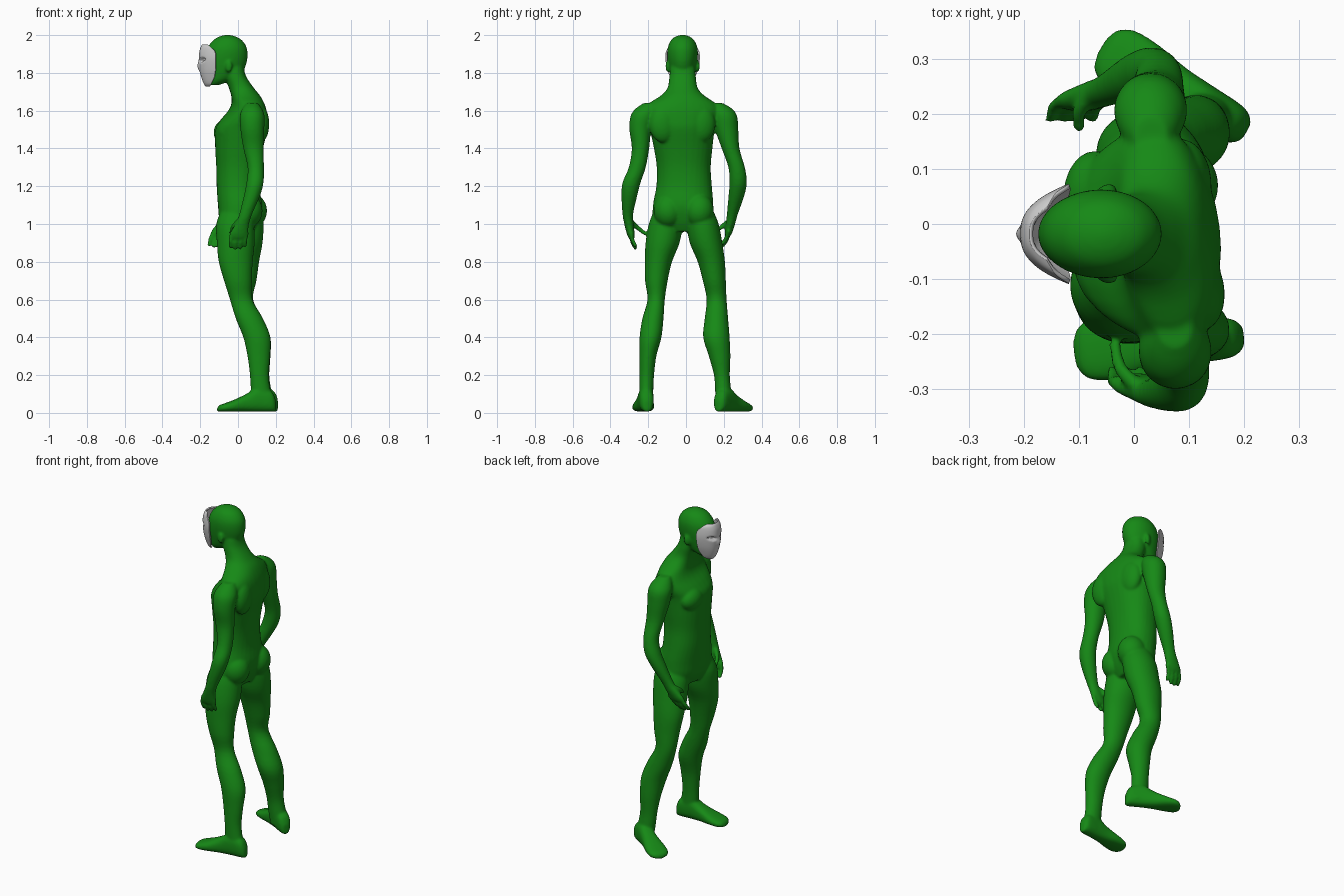
import bpy, bmesh, math
from mathutils import Vector, Matrix

bm = bmesh.new()          # every body volume goes in here and is fused by a voxel remesh
Z = Vector((0, 0, 1))


def smooth_rows(rows, n=4):
    """Catmull-Rom interpolation through rows of numbers."""
    out = []
    for i in range(len(rows) - 1):
        p = [rows[max(i - 1, 0)], rows[i], rows[i + 1], rows[min(i + 2, len(rows) - 1)]]
        for k in range(n):
            t = k / n
            out.append([0.5 * (2 * b + (c - a) * t + (2 * a - 5 * b + 4 * c - d) * t * t
                               + (3 * b - a - 3 * c + d) * t ** 3) for a, b, c, d in zip(*p)])
    return out + [rows[-1]]


def loft(rings, power=1.0, seg=32):
    """rings: (centre, u, v) with u and v as half-axis vectors."""
    loops = []
    for c, u, v in rings:
        loop = []
        for i in range(seg):
            a = math.tau * i / seg
            ca, sa = math.cos(a), math.sin(a)
            loop.append(bm.verts.new(c + u * math.copysign(abs(ca) ** power, ca)
                                     + v * math.copysign(abs(sa) ** power, sa)))
        loops.append(loop)
    faces = [bm.faces.new(loops[0][::-1]), bm.faces.new(loops[-1])]
    for a, b in zip(loops, loops[1:]):
        for i in range(seg):
            j = (i + 1) % seg
            faces.append(bm.faces.new((a[i], a[j], b[j], b[i])))
    bmesh.ops.recalc_face_normals(bm, faces=faces)


def column(rows, power=1.0):
    """rows: z, cx, cy, rx, ry, twist in degrees."""
    rings = []
    for z, x, y, rx, ry, tw in smooth_rows([r if len(r) == 6 else r + (0,) for r in rows]):
        m = Matrix.Rotation(math.radians(tw), 3, 'Z')
        rings.append((Vector((x, y, z)), m @ Vector((rx, 0, 0)), m @ Vector((0, ry, 0))))
    loft(rings, power)


def ball(c, r, twist=0):
    m = Matrix.Translation(c) @ Matrix.Rotation(math.radians(twist), 4, 'Z') @ Matrix.Diagonal((*r, 1))
    bmesh.ops.create_uvsphere(bm, u_segments=24, v_segments=16, radius=1, matrix=m)


def finger(pts, r):
    rows = smooth_rows([tuple(p) for p in pts])
    ps = [Vector(p) for p in rows]
    d = (ps[-1] - ps[0]).normalized()
    u = d.orthogonal().normalized()
    v = d.cross(u)
    loft([(p, u * r * (1 - 0.2 * i / len(ps)), v * r * (1 - 0.2 * i / len(ps))) for i, p in enumerate(ps)], seg=12)
    ball(ps[-1], (r * .82,) * 3)


def foot(heel, toe):
    h, t = Vector((*heel, 0)), Vector((*toe, 0))
    d = (t - h).normalized()
    length = (t - h).length
    side = Z.cross(d)
    prof = [(0, .018, .06), (.08, .036, .11), (.3, .041, .13), (.5, .045, .095),
            (.7, .056, .065), (.87, .058, .045), (.96, .045, .035), (1, .02, .02)]
    loft([(h + d * k * length + Z * (.006 + top / 2), side * w, Z * top / 2)
          for k, w, top in smooth_rows(prof)], .8)


# Torso and neck
column([(.96, .005, -.01, .07, .09, -8), (1.02, .005, -.015, .1, .155, -8), (1.1, .01, -.015, .115, .16, -6),
        (1.2, 0, -.01, .113, .147, -2), (1.3, 0, -.012, .115, .143, 2), (1.4, .006, -.015, .126, .155, 5),
        (1.5, .018, -.02, .137, .172, 7), (1.55, .032, -.02, .123, .19, 7), (1.6, .05, -.02, .098, .2, 7),
        (1.64, .052, -.02, .084, .175, 6), (1.68, .04, -.018, .076, .115, 3), (1.72, .018, -.018, .066, .08, 0),
        (1.78, -.012, -.018, .056, .07, 0), (1.83, -.02, -.018, .05, .065, 0)], .9)
for s in (-1, 1):
    ball((-.062 - .012 * s, -.018 + .072 * s, 1.485), (.055, .08, .065), 10 - 14 * s)   # chest
    ball((.062 + .012 * s, -.012 + .082 * s, 1.07), (.08, .078, .09))                    # buttock
    ball((.105 - .012 * s, -.02 + .1 * s, 1.53), (.048, .075, .1), 7)                    # shoulder blade
    ball((-.05, -.018 + .078 * s, 1.835), (.02, .012, .032), 20 * s)                     # ear

# Head
column([(1.735, -.128, -.018, .025, .026), (1.76, -.098, -.018, .06, .05), (1.8, -.072, -.018, .092, .066),
        (1.85, -.065, -.018, .11, .076), (1.9, -.06, -.018, .111, .081), (1.94, -.057, -.018, .101, .077),
        (1.975, -.055, -.018, .074, .06), (1.993, -.055, -.018, .042, .036), (2.001, -.055, -.018, .012, .01)])

# Legs and feet
column([(1.08, -.005, -.09, .08, .075), (1, -.015, -.107, .1, .09), (.9, -.012, -.124, .1, .09),
        (.8, -.012, -.146, .09, .072), (.7, 0, -.157, .074, .06), (.6, .017, -.158, .06, .046),
        (.5, .06, -.175, .072, .056), (.4, .1, -.188, .072, .058), (.3, .11, -.202, .06, .045),
        (.2, .113, -.208, .05, .039), (.12, .12, -.21, .052, .037), (.04, .135, -.21, .055, .038)])
foot((.2, -.205), (-.11, -.232))
column([(1.08, .04, .07, .08, .07), (1, .035, .088, .1, .085), (.9, .03, .106, .1, .086),
        (.8, .022, .134, .09, .072), (.7, .022, .15, .076, .061), (.6, .02, .162, .06, .053),
        (.5, .06, .161, .072, .062), (.4, .1, .161, .072, .07), (.3, .112, .178, .06, .057),
        (.2, .116, .19, .05, .042), (.12, .125, .196, .052, .042), (.04, .14, .2, .055, .042)])
foot((.205, .168), (-.06, .322))

# Arms
column([(1.64, .075, -.19, .03, .035), (1.61, .075, -.21, .052, .058), (1.57, .075, -.228, .066, .066),
        (1.5, .076, -.242, .063, .058), (1.4, .082, -.241, .054, .046), (1.3, .094, -.258, .043, .045),
        (1.22, .09, -.288, .045, .048), (1.15, .074, -.3, .043, .042), (1.05, .04, -.308, .034, .028),
        (1, .022, -.302, .037, .025), (.95, .005, -.293, .048, .021), (.925, .002, -.288, .042, .016)])
column([(1.64, .03, .16, .03, .035), (1.61, .03, .185, .052, .06), (1.57, .03, .204, .066, .067),
        (1.5, .032, .215, .063, .062), (1.4, .04, .236, .052, .047), (1.3, .045, .268, .043, .044),
        (1.22, .03, .276, .046, .046), (1.15, .002, .267, .044, .042), (1.05, -.045, .245, .036, .029),
        (1, -.072, .235, .042, .025), (.96, -.095, .226, .048, .021), (.94, -.1, .222, .042, .016)])

# Fingers and thumbs
for i in range(4):
    x, drop = -.036 + .026 * i, (.008, 0, .002, .014)[i]
    finger([(x + .005, -.29, .955), (x - .003, -.285, .905 + drop), (x - .004, -.268, .872 + drop)], .0125)
    x = -.135 + .026 * i
    finger([(x + .01, .228, .965), (x - .01, .215, .915 + drop), (x - .018, .192, .882 + drop)], .0125)
finger([(.005, -.295, 1.02), (-.025, -.262, .985), (-.035, -.22, .952)], .014)
finger([(-.085, .235, 1.02), (-.1, .205, 1.0), (-.1, .178, .975)], .014)

# Fused smooth body
me = bpy.data.meshes.new("body")
bm.to_mesh(me)
bm.free()
body = bpy.data.objects.new("body", me)
bpy.context.collection.objects.link(body)
green = bpy.data.materials.new("green")
green.diffuse_color = (.008, .25, .008, 1)
me.materials.append(green)
rm = body.modifiers.new("fuse", 'REMESH')
rm.mode = 'VOXEL'
rm.voxel_size = .0065
rm.use_smooth_shade = True
sm = body.modifiers.new("soften", 'SMOOTH')
sm.factor, sm.iterations = .5, 8

# Face mask: a curved shell with sunken eyes and a nose ridge
mk = bmesh.new()
N = 56
prof = smooth_rows([(1.73, .02, -.168, .02), (1.745, .042, -.178, .04), (1.78, .063, -.191, .07),
                    (1.82, .078, -.199, .085), (1.87, .087, -.203, .09), (1.91, .085, -.201, .085),
                    (1.935, .07, -.194, .055), (1.947, .045, -.187, .03)], 8)
grid = []
for z, w, x, depth in prof:
    row = []
    for i in range(N + 1):
        k = 2 * i / N - 1
        y = w * math.sin(k * math.pi / 2)
        px = x + depth * abs(y / w) ** 2.6 * .95
        e = ((abs(y) - .037) / .021) ** 2 + ((z - 1.868 - .25 * (abs(y) - .037)) / .012) ** 2
        px += .018 * max(0, min(1, (1.25 - e) / .5))
        px -= .01 * math.exp(-(y / .012) ** 2 - ((z - 1.835) / .022) ** 2)
        row.append(mk.verts.new((px, y - .018, z)))
    grid.append(row)
for a, b in zip(grid, grid[1:]):
    for i in range(N):
        mk.faces.new((a[i], b[i], b[i + 1], a[i + 1])).smooth = True
bmesh.ops.recalc_face_normals(mk, faces=mk.faces)
mm = bpy.data.meshes.new("mask")
mk.to_mesh(mm)
mk.free()
mask = bpy.data.objects.new("mask", mm)
bpy.context.collection.objects.link(mask)
sol = mask.modifiers.new("thickness", 'SOLIDIFY')
sol.thickness, sol.offset = .008, 0
